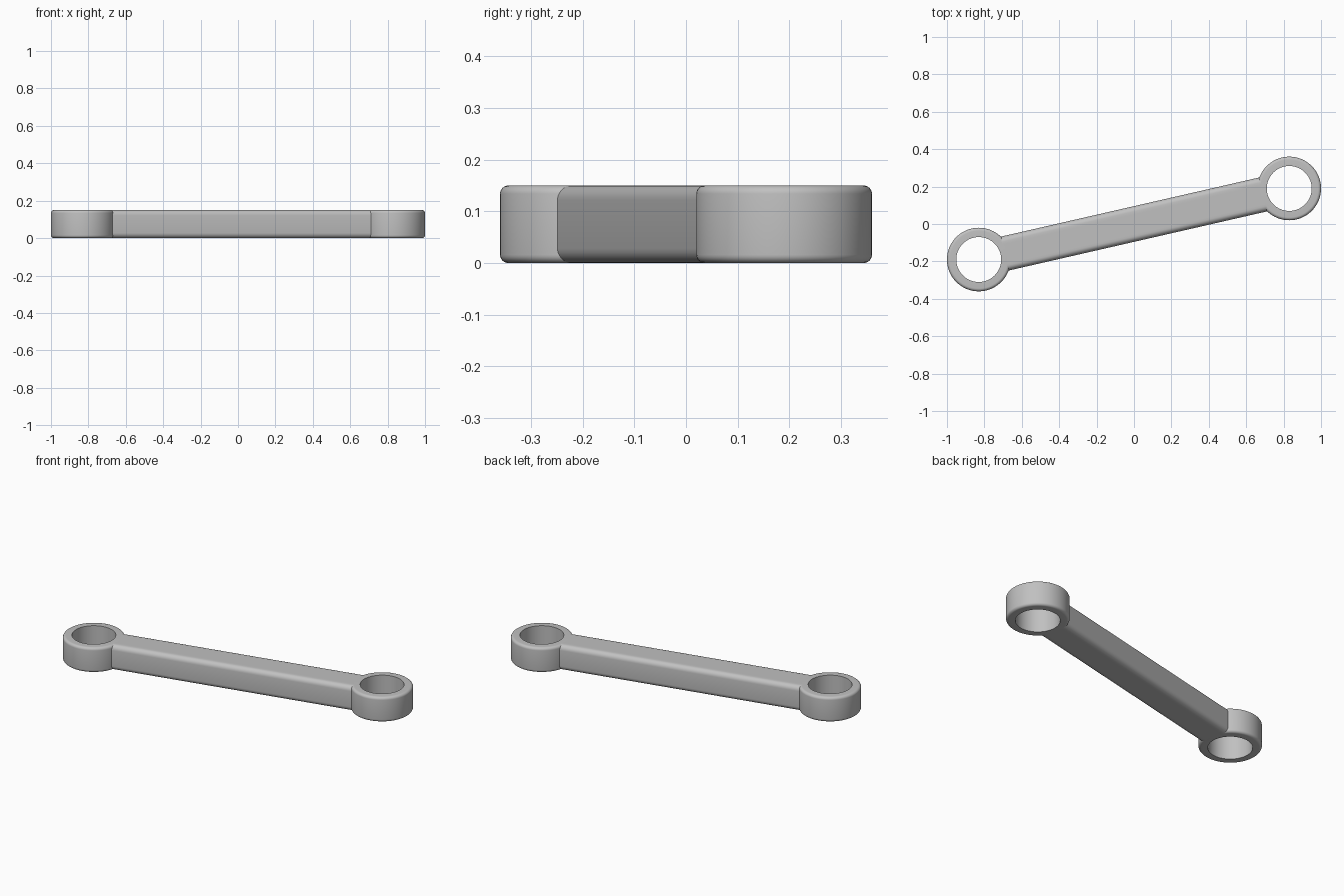
import bpy, bmesh, math

if "Cube" in bpy.data.objects:
    bpy.data.objects.remove(bpy.data.objects["Cube"])

R_OUT, R_IN, H = 0.17, 0.12, 0.15
CX, CY = 0.83, 0.19
LENGTH = math.hypot(CX, CY)
ANGLE = math.atan2(CY, CX)

metal = bpy.data.materials.new("plain grey")
metal.diffuse_color = (0.53, 0.53, 0.53, 1)
metal.use_nodes = True
metal.node_tree.nodes["Principled BSDF"].inputs["Base Color"].default_value = metal.diffuse_color


def finish(name, bm, loc=(0, 0, 0), rot=0.0):
    bmesh.ops.recalc_face_normals(bm, faces=bm.faces)
    me = bpy.data.meshes.new(name)
    bm.to_mesh(me)
    bm.free()
    me.materials.append(metal)
    ob = bpy.data.objects.new(name, me)
    bpy.context.collection.objects.link(ob)
    ob.location = loc
    ob.rotation_euler.z = rot
    bpy.ops.object.select_all(action='DESELECT')
    ob.select_set(True)
    bpy.context.view_layer.objects.active = ob
    bpy.ops.object.shade_smooth_by_angle(angle=math.radians(35))
    return ob


def arc(cx, cz, r, a0, a1, n=6):
    return [(cx + r * math.cos(math.radians(a0 + (a1 - a0) * i / n)),
             cz + r * math.sin(math.radians(a0 + (a1 - a0) * i / n))) for i in range(n + 1)]


# End ring: lathe a section with rounded outer edges and a sharp bore
def ring(name, loc, segs=96):
    f = 0.016
    sec = [(R_IN, 0)] + arc(R_OUT - f, f, f, -90, 0) + arc(R_OUT - f, H - f, f, 0, 90) + [(R_IN, H)]
    bm = bmesh.new()
    loops = []
    for s in range(segs):
        a = 2 * math.pi * s / segs
        loops.append([bm.verts.new((r * math.cos(a), r * math.sin(a), z)) for r, z in sec])
    n = len(sec)
    for s in range(segs):
        p, q = loops[s], loops[(s + 1) % segs]
        for i in range(n):
            j = (i + 1) % n
            bm.faces.new((p[i], q[i], q[j], p[j]))
    finish(name, bm, loc)


# Connecting bar: rounded section whose ends curve to stay inside the ring walls
def bar(name):
    w, f, r_end = 0.093, 0.028, 0.152
    top = arc(-w + f, H - f, f, 180, 90)
    top += [(-(w - f) + 2 * (w - f) * i / 10, H) for i in range(1, 10)]
    top += arc(w - f, H - f, f, 90, 0)
    sec = top + [(y, H - z) for y, z in reversed(top)]
    n = len(sec)
    bm = bmesh.new()
    ends = []
    for side in (-1, 1):
        ends.append([bm.verts.new((side * (LENGTH - math.sqrt(r_end ** 2 - y * y)), y, z))
                     for y, z in sec])
    p, q = ends
    for i in range(n):
        j = (i + 1) % n
        bm.faces.new((p[i], p[j], q[j], q[i]))
    for e in ends:
        for i in range(n // 2 - 1):
            bm.faces.new((e[i], e[i + 1], e[n - 2 - i], e[n - 1 - i]))
    finish(name, bm, rot=ANGLE)


ring("left_ring", (-CX, -CY, 0))
ring("right_ring", (CX, CY, 0))
bar("connecting_bar")
